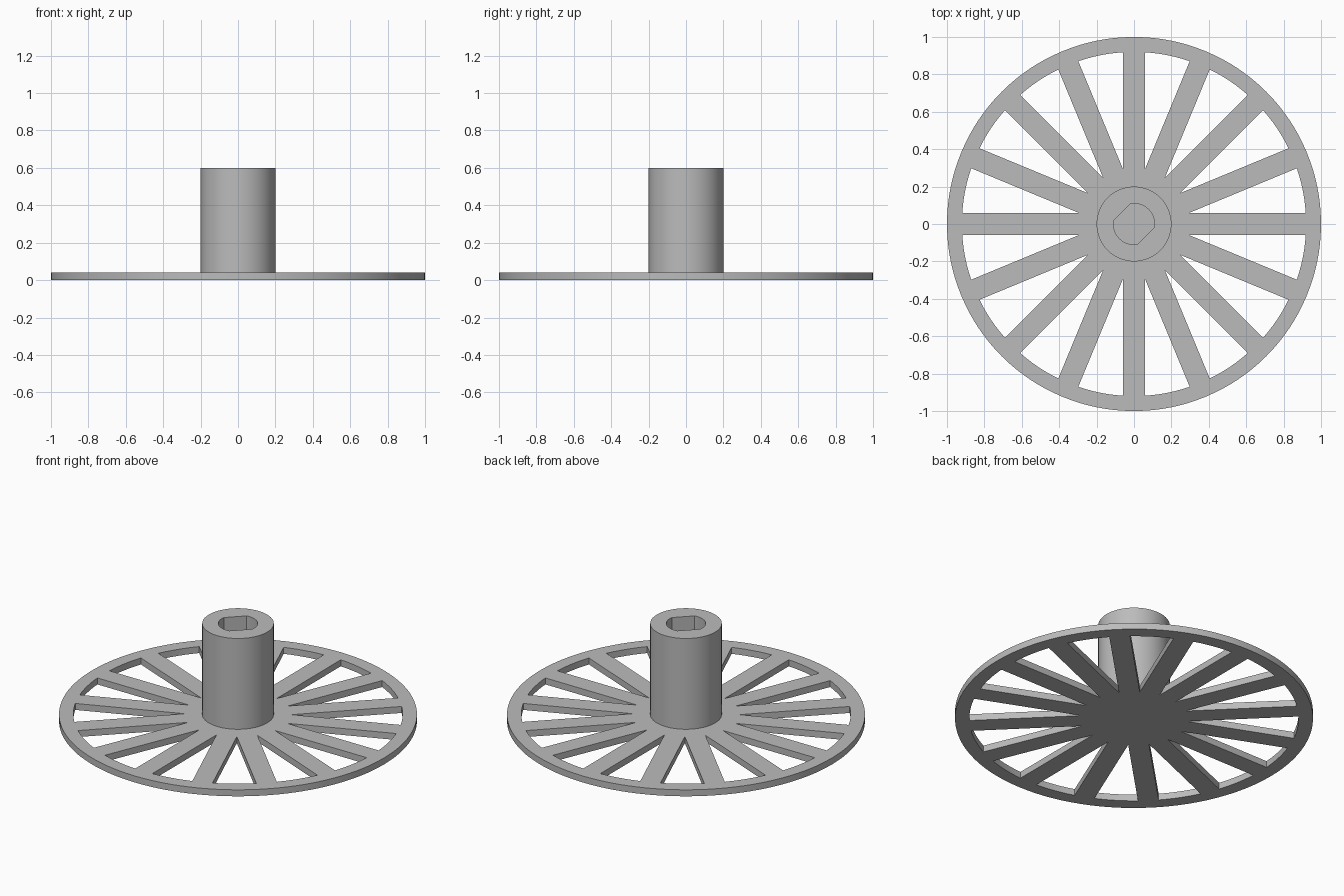
import bpy, bmesh, math

if "Cube" in bpy.data.objects:
    bpy.data.objects.remove(bpy.data.objects["Cube"])

grey = bpy.data.materials.new("plain_grey")
grey.diffuse_color = (0.5, 0.5, 0.5, 1)
grey.use_nodes = True
grey.node_tree.nodes["Principled BSDF"].inputs["Base Color"].default_value = grey.diffuse_color

SPOKES, HALF_W, R_IN, R_OUT, THICK = 16, 0.058, 0.92, 1.0, 0.04
STEP = math.tau / SPOKES


def finish(bm, name):
    bmesh.ops.recalc_face_normals(bm, faces=bm.faces)
    mesh = bpy.data.meshes.new(name)
    bm.to_mesh(mesh)
    bm.free()
    ob = bpy.data.objects.new(name, mesh)
    bpy.context.collection.objects.link(ob)
    mesh.materials.append(grey)
    bpy.ops.object.select_all(action='DESELECT')
    ob.select_set(True)
    bpy.context.view_layer.objects.active = ob
    bpy.ops.object.shade_smooth_by_angle(angle=math.radians(30))
    return ob


def polar(bm, r, a, z=0):
    return bm.verts.new((r * math.cos(a), r * math.sin(a), z))


# Spoked wheel plate: flat layout, then extruded to thickness
bm = bmesh.new()
delta = math.asin(HALF_W / R_IN)
angles = []
for i in range(SPOKES):
    angles += [i * STEP - delta, i * STEP]
    gap = STEP - 2 * delta
    angles += [i * STEP + delta + gap * k / 6 for k in range(6)]
inner = [polar(bm, R_IN, a) for a in angles]
outer = [polar(bm, R_OUT, a) for a in angles]
n = len(angles)
for i in range(n):
    j = (i + 1) % n
    bm.faces.new((inner[i], outer[i], outer[j], inner[j]))
# gap points where neighbouring spokes meet
apex = [polar(bm, HALF_W / math.sin(STEP / 2), (i + 0.5) * STEP) for i in range(SPOKES)]
bm.faces.new(apex)
for i in range(SPOKES):
    k = i * 8
    bm.faces.new((apex[i - 1], inner[k], inner[k + 1], inner[k + 2], apex[i]))
bmesh.ops.recalc_face_normals(bm, faces=bm.faces)
res = bmesh.ops.extrude_face_region(bm, geom=bm.faces[:], use_keep_orig=True)
bmesh.ops.translate(bm, vec=(0, 0, THICK),
                    verts=[v for v in res["geom"] if isinstance(v, bmesh.types.BMVert)])
finish(bm, "spoked_wheel")

# Hub tube with a double-flat shaft hole; the plate closes its bottom
bm = bmesh.new()
SEG, HOLE_R, TOP = 80, 0.11, 0.6
FLAT = HOLE_R * math.cos(math.radians(36))


def hole_radius(a):
    c = abs(math.cos(a - math.radians(135)))
    return min(HOLE_R, FLAT / max(c, 1e-6))


ang = [math.tau * i / SEG for i in range(SEG)]
rings = [[polar(bm, 0.2, a, THICK) for a in ang],
         [polar(bm, 0.2, a, TOP) for a in ang],
         [polar(bm, hole_radius(a), a, TOP) for a in ang],
         [polar(bm, hole_radius(a), a, THICK) for a in ang]]
for r in range(4):
    a, b = rings[r], rings[(r + 1) % 4]
    for i in range(SEG):
        j = (i + 1) % SEG
        bm.faces.new((a[i], a[j], b[j], b[i]))
finish(bm, "hub_tube")
